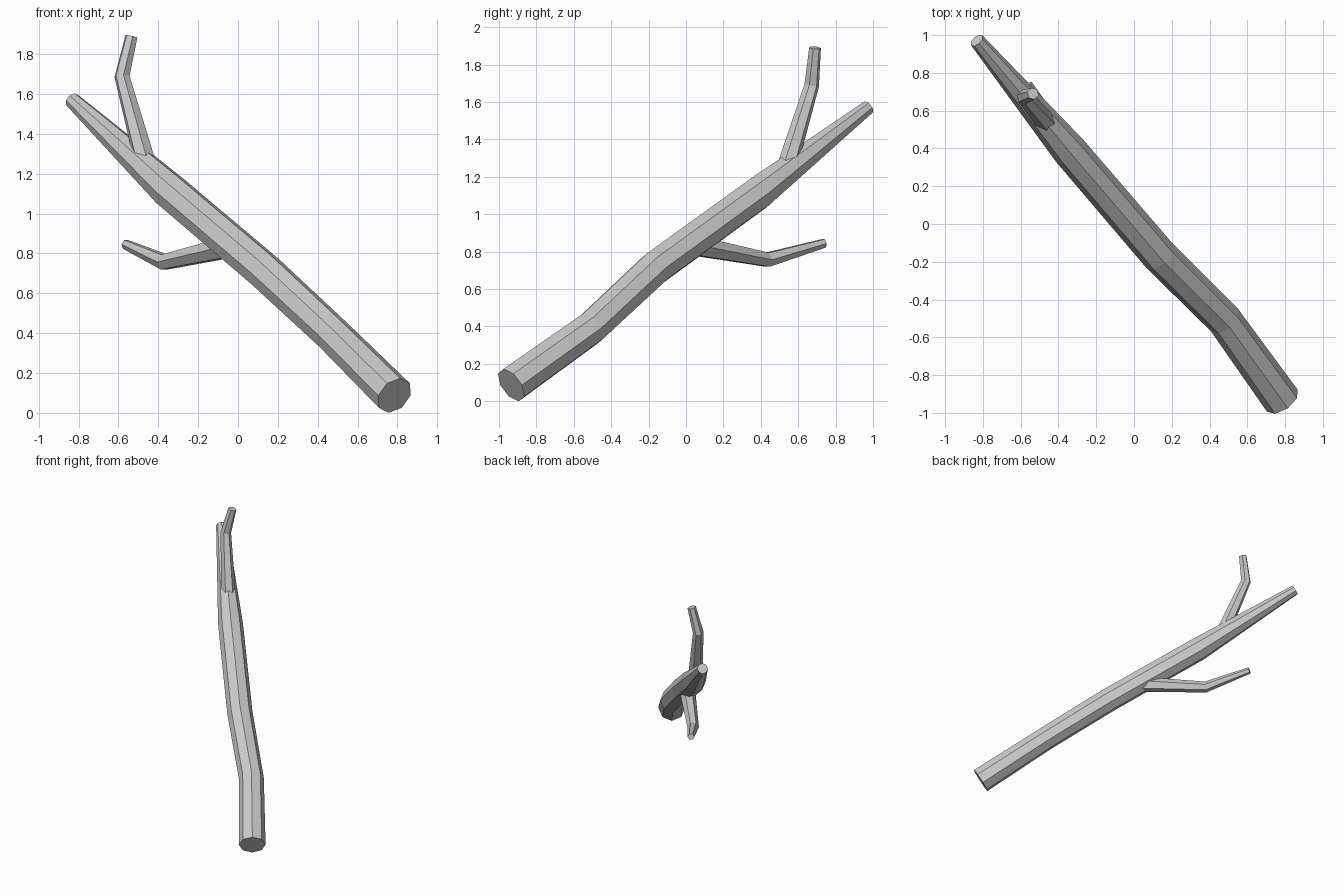
import bpy
import bmesh
from math import cos, sin, tau
from mathutils import Vector

cube = bpy.data.objects.get("Cube")
if cube:
    bpy.data.objects.remove(cube, do_unlink=True)

# Single bark colour
bark = bpy.data.materials.new("grey_bark")
bark.use_nodes = True
colour = (0.6, 0.6, 0.6, 1.0)
bark.diffuse_color = colour
bark.node_tree.nodes["Principled BSDF"].inputs["Base Color"].default_value = colour


def limb(name, sides, path):
    """Faceted tapering tube through (x, y, z, radius) stations, capped at both ends."""
    points = [Vector(p[:3]) for p in path]
    radii = [p[3] for p in path]
    dirs = [(b - a).normalized() for a, b in zip(points, points[1:])]
    # One fixed sideways reference keeps the facets from twisting
    side_ref = dirs[0].cross(Vector((0, 0, 1))).normalized()
    bm = bmesh.new()
    rings = []
    for i, (centre, radius) in enumerate(zip(points, radii)):
        tangent = (dirs[max(i - 1, 0)] + dirs[min(i, len(dirs) - 1)]).normalized()
        side = (side_ref - tangent * side_ref.dot(tangent)).normalized()
        up = side.cross(tangent)
        rings.append([bm.verts.new(centre + radius * (side * cos(tau * k / sides)
                                                      + up * sin(tau * k / sides)))
                      for k in range(sides)])
    for low, high in zip(rings, rings[1:]):
        for k in range(sides):
            n = (k + 1) % sides
            bm.faces.new((low[k], low[n], high[n], high[k]))
    bm.faces.new(rings[0])
    bm.faces.new(rings[-1])
    bmesh.ops.recalc_face_normals(bm, faces=bm.faces)
    mesh = bpy.data.meshes.new(name)
    bm.to_mesh(mesh)
    bm.free()
    mesh.materials.append(bark)
    obj = bpy.data.objects.new(name, mesh)
    bpy.context.collection.objects.link(obj)
    return obj


# Main leaning stem
limb("main_stem", 8, [
    (0.785, -0.935, 0.087, 0.1),
    (0.48, -0.51, 0.39, 0.093),
    (0.135, -0.168, 0.71, 0.095),
    (-0.34, 0.387, 1.113, 0.093),
    (-0.832, 0.972, 1.57, 0.04),
])

# Twig rising from the upper stem
limb("upper_twig", 6, [
    (-0.456, 0.53, 1.22, 0.056),
    (-0.582, 0.672, 1.688, 0.04),
    (-0.535, 0.69, 1.89, 0.032),
])

# Twig hanging beneath the middle of the stem
limb("lower_twig", 6, [
    (-0.03, 0.03, 0.835, 0.06),
    (-0.37, 0.435, 0.757, 0.043),
    (-0.563, 0.738, 0.845, 0.026),
])
